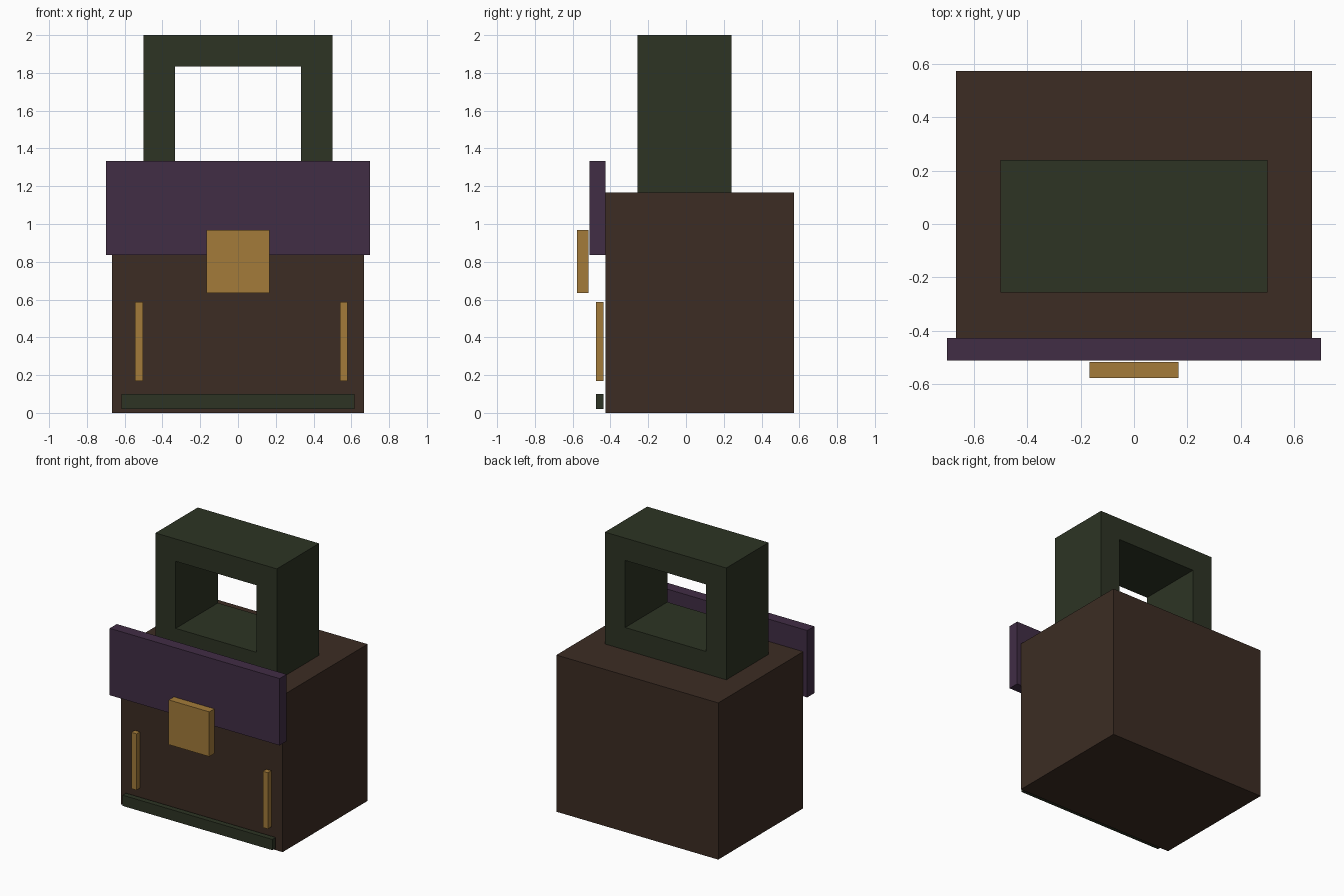
import bpy
import bmesh
from mathutils import Vector

cube = bpy.data.objects.get("Cube")
if cube:
    bpy.data.objects.remove(cube, do_unlink=True)


def linear(c):
    c /= 255
    return c / 12.92 if c <= 0.04045 else ((c + 0.055) / 1.055) ** 2.4


def material(name, rgb):
    m = bpy.data.materials.new(name)
    m.use_nodes = True
    colour = (*map(linear, rgb), 1.0)
    m.diffuse_color = colour
    bsdf = next(n for n in m.node_tree.nodes if n.type == "BSDF_PRINCIPLED")
    bsdf.inputs["Base Color"].default_value = colour
    bsdf.inputs["Roughness"].default_value = 0.8
    return m


brown = material("dark_brown", (60, 44, 35))
purple = material("dark_purple", (65, 45, 69))
green = material("dark_green", (45, 52, 36))
gold = material("dull_gold", (163, 123, 58))


def finish(name, bm, mat):
    bmesh.ops.recalc_face_normals(bm, faces=bm.faces)
    mesh = bpy.data.meshes.new(name)
    bm.to_mesh(mesh)
    bm.free()
    mesh.materials.append(mat)
    obj = bpy.data.objects.new(name, mesh)
    bpy.context.collection.objects.link(obj)
    return obj


def box(name, x, y, z, mat):
    """Box from (min, max) ranges on each axis."""
    bm = bmesh.new()
    bmesh.ops.create_cube(bm, size=1)
    for v in bm.verts:
        v.co = Vector([(a + b) / 2 + c * (b - a)
                       for (a, b), c in zip((x, y, z), v.co)])
    return finish(name, bm, mat)


def frame(name, x, y, z, t, mat):
    """Rectangular frame of bar thickness t, open along y."""
    bm = bmesh.new()
    loops = []
    for inset in (0, t):
        x0, x1, z0, z1 = x[0] + inset, x[1] - inset, z[0] + inset, z[1] - inset
        loops.append([bm.verts.new((px, y[0], pz)) for px, pz in
                      ((x0, z0), (x1, z0), (x1, z1), (x0, z1))])
    outer, inner = loops
    for i in range(4):
        j = (i + 1) % 4
        bm.faces.new((outer[i], outer[j], inner[j], inner[i]))
    ring = bmesh.ops.extrude_face_region(bm, geom=bm.faces[:],
                                         use_keep_orig=True)
    moved = [g for g in ring["geom"] if isinstance(g, bmesh.types.BMVert)]
    bmesh.ops.translate(bm, verts=moved, vec=(0, y[1] - y[0], 0))
    return finish(name, bm, mat)


# Bag body and carrying handle
box("body", (-0.667, 0.667), (-0.427, 0.573), (0, 1.167), brown)
frame("handle", (-0.5, 0.5), (-0.257, 0.24), (1.167, 2.0), 0.1667, green)

# Front flap with its clasp
box("flap", (-0.7, 0.7), (-0.51, -0.427), (0.835, 1.333), purple)
box("clasp", (-0.167, 0.167), (-0.577, -0.517), (0.635, 0.968), gold)

# Front trim, set just off the body
trim_y = (-0.477, -0.437)
for name, x in (("right_trim", (-0.545, -0.502)), ("left_trim", (0.539, 0.58))):
    box(name, x, trim_y, (0.168, 0.587), gold)
box("bottom_trim", (-0.617, 0.617), trim_y, (0.02, 0.1), green)
